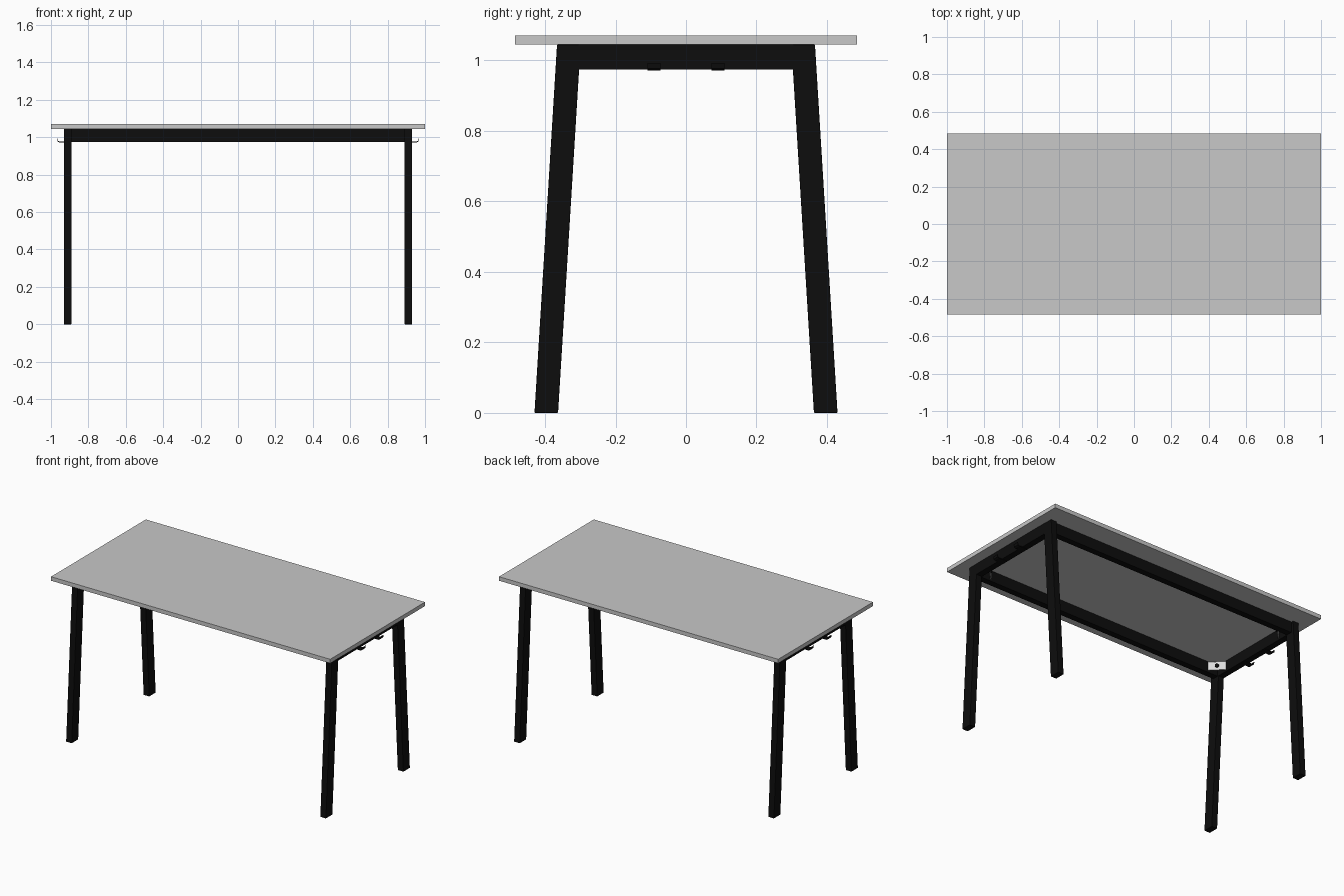
import bpy
import bmesh
from mathutils import Matrix, Vector

cube = bpy.data.objects.get("Cube")
if cube:
    bpy.data.objects.remove(cube, do_unlink=True)


def make_material(name, rgb, rough):
    mat = bpy.data.materials.new(name)
    mat.use_nodes = True
    mat.diffuse_color = (*rgb, 1)
    bsdf = mat.node_tree.nodes["Principled BSDF"]
    bsdf.inputs["Base Color"].default_value = (*rgb, 1)
    bsdf.inputs["Roughness"].default_value = rough
    return mat


GREY = make_material("light grey laminate", (0.58, 0.58, 0.58), 0.6)
BLACK = make_material("black steel", (0.004, 0.004, 0.004), 0.6)
ZINC = make_material("pale bracket metal", (0.72, 0.72, 0.72), 0.5)


def finish(name, bm, mat, bevel=0):
    bmesh.ops.recalc_face_normals(bm, faces=bm.faces)
    mesh = bpy.data.meshes.new(name)
    bm.to_mesh(mesh)
    bm.free()
    mesh.materials.append(mat)
    obj = bpy.data.objects.new(name, mesh)
    bpy.context.collection.objects.link(obj)
    if bevel:
        mod = obj.modifiers.new("Soft edges", "BEVEL")
        mod.width = bevel
        mod.segments = 2
    return obj


def box(name, low, high, mat, bevel=0):
    low, high = Vector(low), Vector(high)
    bm = bmesh.new()
    bmesh.ops.create_cube(bm, size=1)
    bmesh.ops.scale(bm, vec=high - low, verts=bm.verts)
    bmesh.ops.translate(bm, vec=(low + high) / 2, verts=bm.verts)
    return finish(name, bm, mat, bevel)


def extrude_profile(name, points, direction, mat, bevel=0):
    bm = bmesh.new()
    face = bm.faces.new([bm.verts.new(p) for p in points])
    out = bmesh.ops.extrude_face_region(bm, geom=[face], use_keep_orig=True)
    moved = [v for v in out["geom"] if isinstance(v, bmesh.types.BMVert)]
    bmesh.ops.translate(bm, vec=direction, verts=moved)
    return finish(name, bm, mat, bevel)


TOP, UNDER, RAIL = 1.071, 1.045, 0.975   # key heights
IN_X, OUT_X = 0.89, 0.931                # end frame depth
RAIL_IN, RAIL_OUT = 0.31, 0.35           # long rail depth

# Table top and long rails
box("table_top", (-1, -0.485, UNDER), (1, 0.485, TOP), GREY)
for sy, side in ((-1, "front"), (1, "back")):
    a, b = sorted((sy * RAIL_IN, sy * RAIL_OUT))
    box(side + "_rail", (-IN_X, a, RAIL), (IN_X, b, UNDER), BLACK)

for sx, end in ((-1, "right"), (1, "left")):
    # End rail between the legs
    a, b = sorted((sx * IN_X, sx * OUT_X))
    box(end + "_end_rail", (a, -0.305, RAIL), (b, 0.305, UNDER), BLACK)

    # Cable hooks: a thin strip below the end rail, curled up at its tip
    strip = [(0.90, 0.976), (0.90, 0.972), (0.955, 0.972), (0.964, 0.977),
             (0.967, 0.993), (0.964, 0.993), (0.961, 0.980), (0.954, 0.976)]
    for i, y in enumerate((-0.091, 0.091)):
        pts = [(sx * x, y - 0.018, z) for x, z in strip]
        extrude_profile(f"{end}_hook_{i + 1}", pts, (0, 0.036, 0), BLACK)

    for sy, side in ((-1, "front"), (1, "back")):
        # Splayed leg
        pts = [(sx * IN_X, sy * y, z) for y, z in
               ((0.363, 0), (0.43, 0), (0.366, UNDER), (0.299, UNDER))]
        extrude_profile(f"{side}_{end}_leg", pts, (sx * (OUT_X - IN_X), 0, 0),
                        BLACK, 0.002)

        # Diagonal corner bracket with a bolt facing the middle
        centre = Vector((sx * (IN_X - 0.037), sy * (RAIL_IN - 0.037), 1.013))
        normal = Vector((-sx, -sy, 0)).normalized()
        turn = normal.to_track_quat("Z", "Y").to_matrix().to_4x4()
        place = Matrix.Translation(centre) @ turn
        bm = bmesh.new()
        bmesh.ops.create_cube(bm, size=1)
        bmesh.ops.scale(bm, vec=(0.104, 0.054, 0.006), verts=bm.verts)
        bmesh.ops.transform(bm, matrix=place, verts=bm.verts)
        finish(f"{side}_{end}_bracket", bm, ZINC)
        bm = bmesh.new()
        bmesh.ops.create_cone(bm, cap_ends=True, segments=6, radius1=0.013,
                              radius2=0.013, depth=0.02)
        bmesh.ops.transform(bm, matrix=place, verts=bm.verts)
        finish(f"{side}_{end}_bolt", bm, BLACK)
